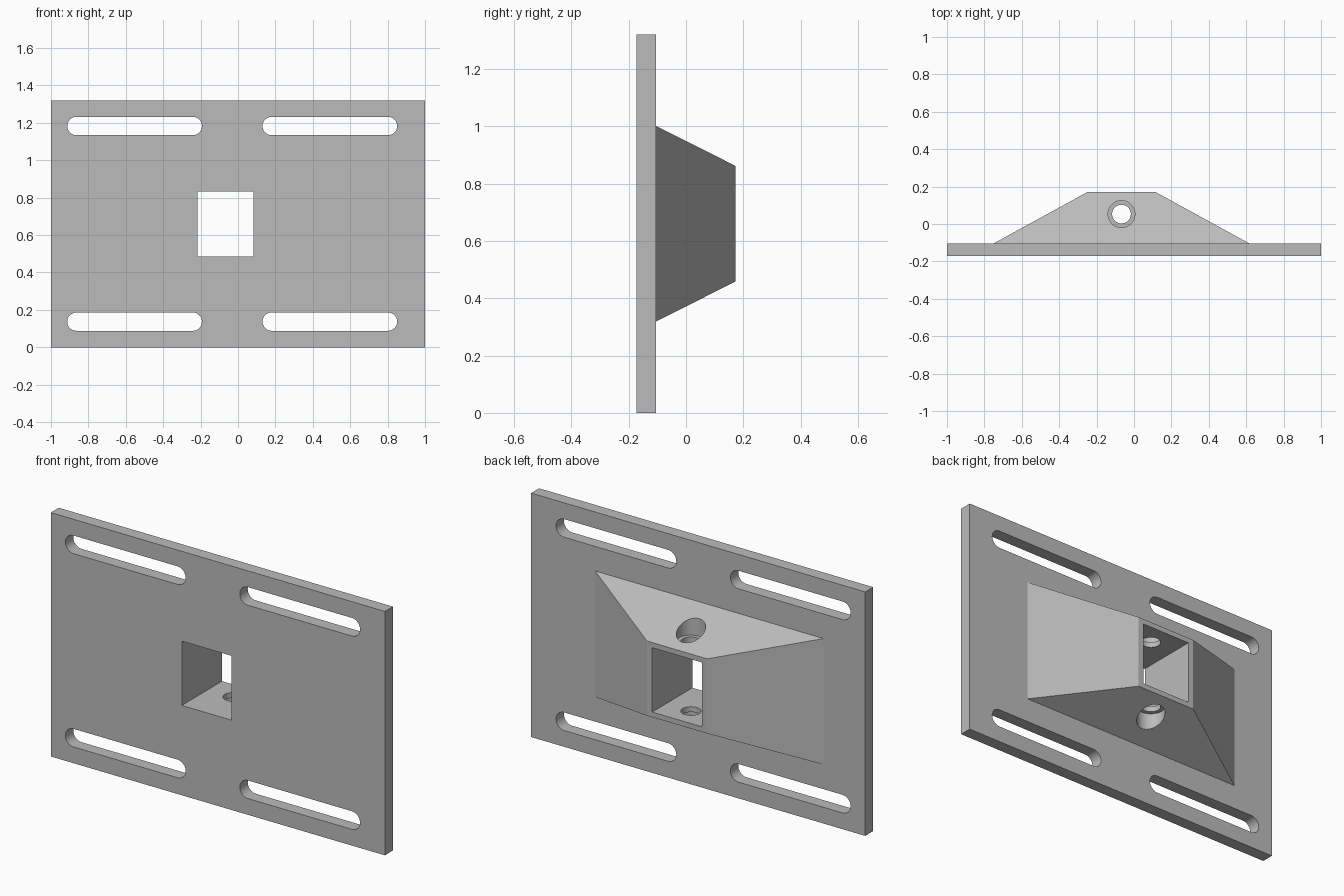
import bpy, bmesh, math

if "Cube" in bpy.data.objects:
    bpy.data.objects.remove(bpy.data.objects["Cube"])

FRONT, FACE, BACK = -0.172, -0.104, 0.172   # plate front, plate back, boss end
TOP = 1.32
CX, CZ = -0.067, TOP / 2                    # centre of the boss and socket

grey = bpy.data.materials.new("light grey")
grey.use_nodes = True
colour = (0.5, 0.5, 0.5, 1)
grey.diffuse_color = colour
grey.node_tree.nodes["Principled BSDF"].inputs["Base Color"].default_value = colour


def loft(name, rings):
    """Solid skinned through closed rings of equal point count."""
    bm = bmesh.new()
    loops = [[bm.verts.new(p) for p in ring] for ring in rings]
    n = len(loops[0])
    bm.faces.new(loops[0])
    bm.faces.new(loops[-1])
    for a, b in zip(loops, loops[1:]):
        for i in range(n):
            j = (i + 1) % n
            bm.faces.new((a[i], a[j], b[j], b[i]))
    bmesh.ops.recalc_face_normals(bm, faces=bm.faces)
    mesh = bpy.data.meshes.new(name)
    bm.to_mesh(mesh)
    bm.free()
    mesh.materials.append(grey)
    ob = bpy.data.objects.new(name, mesh)
    bpy.context.collection.objects.link(ob)
    return ob


def rect(x, z, hx, hz, y):
    return [(x - hx, y, z - hz), (x + hx, y, z - hz),
            (x + hx, y, z + hz), (x - hx, y, z + hz)]


def slot_ring(x, z, half, r, y, steps=20):
    ring = []
    for side in (1, -1):
        for i in range(steps + 1):
            a = math.pi * i / steps - side * math.pi / 2
            ring.append((x + side * (half - r) + r * math.cos(a), y, z + r * math.sin(a)))
    return ring


def circle(x, y, r, z, n=48):
    return [(x + r * math.cos(math.tau * i / n), y + r * math.sin(math.tau * i / n), z)
            for i in range(n)]


def combine(target, tool, operation):
    mod = target.modifiers.new(operation.lower(), "BOOLEAN")
    mod.operation = operation
    mod.solver = "EXACT"
    mod.object = tool
    bpy.context.view_layer.objects.active = target
    bpy.ops.object.modifier_apply(modifier=mod.name)
    bpy.data.objects.remove(tool)


# Flat plate with the tapered boss behind it
plate = loft("mounting_plate", [rect(0, CZ, 1, CZ, y) for y in (FRONT, FACE)])
boss = loft("tapered_boss", [rect(CX, CZ, 0.684, 0.341, FACE - 0.03),
                             rect(CX, CZ, 0.684, 0.341, FACE),
                             rect(CX, CZ, 0.18, 0.202, BACK)])
combine(plate, boss, "UNION")

# Rectangular socket through plate and boss
combine(plate, loft("socket_cutter", [rect(CX, CZ, 0.149, 0.174, y) for y in (-0.5, 0.5)]),
        "DIFFERENCE")

# Four rounded slots
for x in (-0.553, 0.491):
    for dz in (-0.523, 0.523):
        combine(plate, loft("slot_cutter", [slot_ring(x, CZ + dz, 0.36, 0.049, y)
                                            for y in (-0.4, 0)]), "DIFFERENCE")

# Vertical bolt hole, counterbored from above and below
combine(plate, loft("bolt_cutter", [circle(CX, 0.053, 0.05, z) for z in (0.2, 1.1)]),
        "DIFFERENCE")
for s in (-1, 1):
    combine(plate, loft("counterbore_cutter", [circle(CX, 0.053, 0.072, CZ + s * d)
                                               for d in (0.203, 0.45)]), "DIFFERENCE")

# Smooth round walls, crisp edges
bpy.ops.object.select_all(action="DESELECT")
plate.select_set(True)
bpy.context.view_layer.objects.active = plate
bpy.ops.object.shade_smooth_by_angle(angle=math.radians(20))
